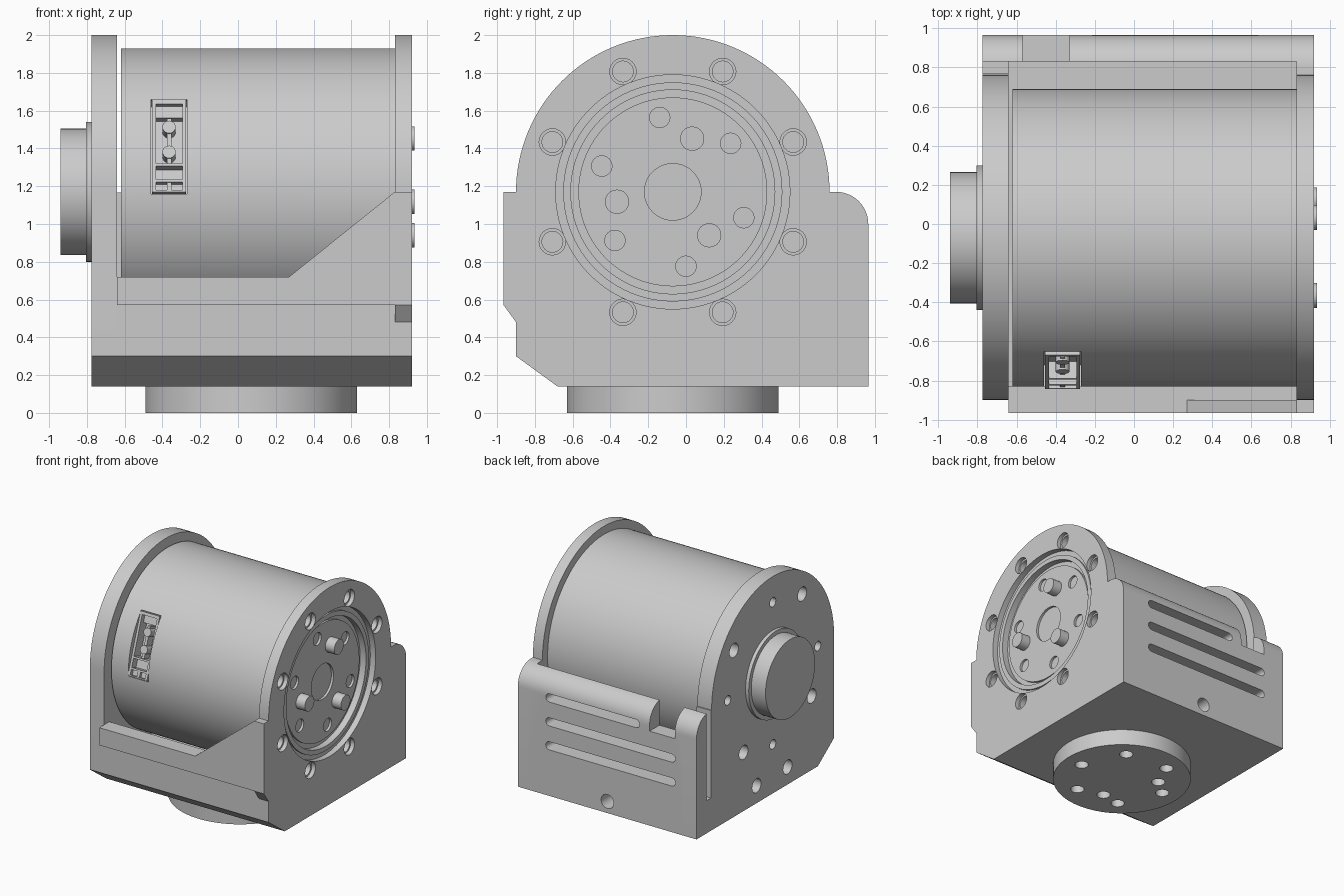
import bpy, bmesh
from math import sin, cos, pi, radians
from mathutils import Matrix, Vector

old = bpy.data.objects.get("Cube")
if old:
    bpy.data.objects.remove(old, do_unlink=True)

GREY = bpy.data.materials.new("machined_grey")
GREY.use_nodes = True
GREY.diffuse_color = (0.6, 0.6, 0.6, 1)
GREY.node_tree.nodes["Principled BSDF"].inputs["Base Color"].default_value = (0.6, 0.6, 0.6, 1)

CY, CZ = -0.07, 1.17      # drive axis


def arc(a, b, r, start, end, n):
    return [(a + r * cos(radians(start + (end - start) * i / n)),
             b + r * sin(radians(start + (end - start) * i / n))) for i in range(n + 1)]


def prism(name, axis, pts, d0, d1):
    """Extrude a 2D profile along an axis."""
    place = {"X": lambda a, b, d: (d, a, b),
             "Y": lambda a, b, d: (a, d, b),
             "Z": lambda a, b, d: (a, b, d)}[axis]
    bm = bmesh.new()
    lo = [bm.verts.new(place(a, b, d0)) for a, b in pts]
    hi = [bm.verts.new(place(a, b, d1)) for a, b in pts]
    bm.faces.new(lo)
    bm.faces.new(hi)
    n = len(pts)
    for i in range(n):
        j = (i + 1) % n
        bm.faces.new((lo[i], lo[j], hi[j], hi[i]))
    bmesh.ops.recalc_face_normals(bm, faces=bm.faces)
    mesh = bpy.data.meshes.new(name)
    bm.to_mesh(mesh)
    bm.free()
    mesh.materials.append(GREY)
    obj = bpy.data.objects.new(name, mesh)
    bpy.context.collection.objects.link(obj)
    return obj


def disc(name, axis, a, b, r, d0, d1, n=48):
    return prism(name, axis, arc(a, b, r, 0, 360, n)[:-1], d0, d1)


def box(name, x, y, z):
    return prism(name, "Z", [(x[0], y[0]), (x[1], y[0]), (x[1], y[1]), (x[0], y[1])], *z)


def cut(obj, cutter):
    """Subtract the cutter, then discard it."""
    cutter.hide_render = True
    mod = obj.modifiers.new("cut", "BOOLEAN")
    mod.operation, mod.solver, mod.object = "DIFFERENCE", "EXACT", cutter
    bpy.context.view_layer.update()
    dg = bpy.context.evaluated_depsgraph_get()
    mesh = bpy.data.meshes.new_from_object(obj.evaluated_get(dg))
    obj.modifiers.clear()
    obj.data = mesh
    bpy.data.objects.remove(cutter, do_unlink=True)


def polar(r, deg, a=CY, b=CZ):
    return a + r * cos(radians(deg)), b + r * sin(radians(deg))


# End plates: domed top, rounded rear shoulder, chamfered front foot
dome = arc(CY, CZ, 0.83, 0, 180, 64)
shoulder = arc(0.795, 1.0, 0.17, 0, 90, 12)
foot = [(-0.68, 0.14), (0.965, 0.14)]
front_lip = [(-0.9, 1.17), (-0.965, 1.17), (-0.965, 0.57), (-0.9, 0.48), (-0.9, 0.3)]
left_plate = prism("left_plate", "X", foot + shoulder + dome[:-1] + front_lip, 0.83, 0.92)
right_plate = prism("right_plate", "X", foot + shoulder + dome + [(-0.9, 0.3)], -0.775, -0.64)

# Left plate: hub opening and counterbored bolt holes
cut(left_plate, disc("c", "X", CY, CZ, 0.62, 0.7, 1.0, 96))
for i in range(8):
    a, b = polar(0.69, 22.5 + 45 * i)
    cut(left_plate, disc("c", "X", a, b, 0.055, 0.7, 1.0, 24))
    cut(left_plate, disc("c", "X", a, b, 0.07, 0.885, 1.0, 24))

# Right plate: rear slit and bolt holes
cut(right_plate, box("c", (-0.9, -0.5), (0.77, 0.83), (0.42, 1.5)))
for i in range(4):
    cut(right_plate, disc("c", "X", *polar(0.66, 37 + 90 * i), 0.06, -0.9, -0.5, 24))
    cut(right_plate, disc("c", "X", *polar(0.61, 90 * i), 0.04, -0.9, -0.5, 24))
for y in (-0.27, 0.15):
    cut(right_plate, disc("c", "X", y, 0.29, 0.06, -0.9, -0.69, 24))

# Floor between the plates
floor = prism("floor", "X", foot + [(0.965, 0.4), (-0.9, 0.4), (-0.9, 0.3)], -0.64, 0.83)
cut(floor, disc("c", "Y", 0.07, 0.24, 0.06, 0.8, 1.1, 24))

# Front apron with a sloping gusset
prism("front_apron", "X", [(-0.9, 0.4), (-0.83, 0.4), (-0.83, 0.72), (-0.965, 0.72),
                           (-0.965, 0.57), (-0.9, 0.57)], -0.64, 0.83)
prism("front_gusset", "Y", [(0.27, 0.72), (0.83, 0.72), (0.83, 1.17)], -0.965, -0.9)

# Rear wall with vent slots and a cable notch
wall_top = [(0.965, 1.0)] + [p for p in shoulder[1:] if p[0] > 0.835] + [(0.83, 1.166)]
rear_wall = prism("rear_wall", "X", [(0.83, 0.4), (0.965, 0.4)] + wall_top, -0.64, 0.83)
for z, x0 in ((0.98, -0.2), (0.775, -0.54), (0.57, -0.54)):
    slot = arc(0.62, z, 0.035, -90, 90, 10) + arc(x0, z, 0.035, 90, 270, 10)
    cut(rear_wall, prism("c", "Y", slot, 0.7, 1.1))
cut(rear_wall, box("c", (-0.57, -0.33), (0.7, 1.1), (0.95, 1.5)))

# Drive housing
housing = disc("drive_housing", "X", CY, CZ, 0.76, -0.62, 0.83, 128)
cut(housing, disc("c", "X", CY, CZ, 0.62, 0.7, 1.0, 96))

# Output hub: stepped rings around a drilled face
for name, r_out, r_in, x1 in (("outer_ring", 0.62, 0.58, 0.87), ("inner_ring", 0.58, 0.54, 0.885)):
    ring = disc(name, "X", CY, CZ, r_out, 0.7, x1, 96)
    cut(ring, disc("c", "X", CY, CZ, r_in, 0.6, 1.0, 96))
hub = disc("output_hub", "X", CY, CZ, 0.5, 0.7, 0.85, 96)
cut(hub, disc("c", "X", CY, CZ, 0.15, 0.825, 1.0))
cut(hub, disc("c", "X", CY, CZ, 0.05, 0.75, 1.0, 24))
for i in range(6):
    cut(hub, disc("c", "X", *polar(0.4, 40 + 60 * i), 0.054, 0.76, 1.0, 24))
for i in range(3):
    disc("hub_pin", "X", *polar(0.3, 70 + 120 * i), 0.064, 0.8, 0.935, 32)
disc("hub_collar", "X", CY, CZ, 0.54, 0.7, 0.83, 96)

# Rear bearing cap
disc("cap_flange", "X", CY, CZ, 0.37, -0.805, -0.775, 96)
disc("bearing_cap", "X", CY, CZ, 0.335, -0.94, -0.805, 96)

# Mounting disc under the base
mount = disc("mounting_disc", "Z", 0.07, CY, 0.56, 0, 0.14, 96)
spots = [(0.4, 55 + 60 * i) for i in range(6)] + [(0.3, 150), (0.3, 260)]
for r, deg in spots:
    cut(mount, disc("c", "Z", *polar(r, deg, 0.07, CY), 0.055, -0.1, 0.1, 24))

# Connector: parts laid out flat (y = depth), then tilted onto the housing
tilt = radians(19.6)
chord = Vector((-0.365, CY - 0.716 * cos(tilt), CZ + 0.716 * sin(tilt)))
SEAT = Matrix.Translation(chord) @ Matrix.Rotation(-tilt, 4, "X")


def seated(obj):
    obj.data.transform(SEAT)
    return obj


cut(housing, seated(box("c", (-0.095, 0.095), (-0.2, 0.12), (-0.265, 0.265))))
bezel = seated(box("connector_bezel", (-0.09, 0.09), (-0.012, 0.11), (-0.26, 0.26)))
for z0, z1, depth in ((-0.1, 0.235, 0.08), (-0.19, -0.115, 0.05), (-0.25, -0.205, 0.02)):
    cut(bezel, seated(box("c", (-0.07, 0.07), (-0.2, depth), (z0, z1))))
for z in (-0.03, 0.11):
    seated(disc("connector_pin", "Y", 0, z, 0.035, 0.0, 0.09, 20))
seated(box("connector_rib", (-0.012, 0.012), (0.01, 0.09), (-0.1, 0.16)))
seated(box("connector_key", (-0.07, 0.07), (0.03, 0.09), (0.17, 0.235)))
seated(box("connector_latch", (-0.012, 0.012), (-0.005, 0.06), (-0.25, -0.205)))

# Smooth the round surfaces, keep machined edges sharp
bpy.ops.object.select_all(action="DESELECT")
for obj in bpy.context.collection.objects:
    if obj.type == "MESH" and GREY.name in obj.data.materials:
        obj.select_set(True)
        bpy.context.view_layer.objects.active = obj
bpy.ops.object.shade_smooth_by_angle(angle=radians(25))
